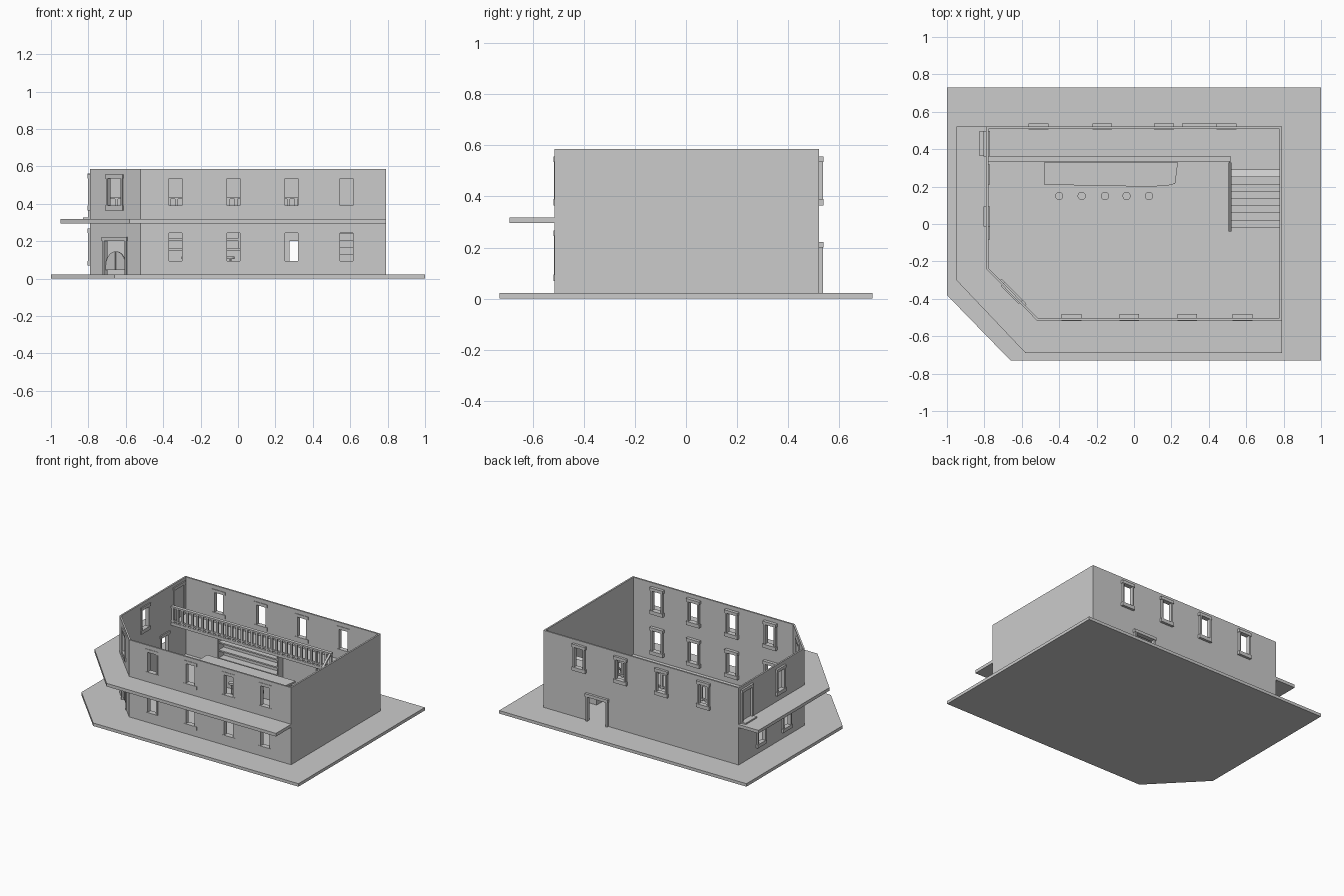
import bpy, bmesh, math
from mathutils import Matrix, Vector

if "Cube" in bpy.data.objects:
    bpy.data.objects.remove(bpy.data.objects["Cube"])


def prism(name, pts, d0, d1, mat=Matrix()):
    """Extrude a 2D outline between local depths d0 and d1, placed by mat."""
    bm = bmesh.new()
    face = bm.faces.new([bm.verts.new((x, y, d0)) for x, y in pts])
    ext = bmesh.ops.extrude_face_region(bm, geom=[face])
    top = [v for v in ext["geom"] if isinstance(v, bmesh.types.BMVert)]
    bmesh.ops.translate(bm, verts=top, vec=(0, 0, d1 - d0))
    bmesh.ops.recalc_face_normals(bm, faces=bm.faces)
    bm.transform(mat)
    me = bpy.data.meshes.new(name)
    bm.to_mesh(me)
    bm.free()
    ob = bpy.data.objects.new(name, me)
    bpy.context.collection.objects.link(ob)
    return ob


def rect(x0, x1, y0, y1):
    return [(x0, y0), (x1, y0), (x1, y1), (x0, y1)]


def box(name, x0, x1, y0, y1, z0, z1, mat=Matrix()):
    return prism(name, rect(x0, x1, y0, y1), z0, z1, mat)


def disc(name, x, y, r, z0, z1, n=12):
    pts = [(x + r * math.cos(2 * math.pi * i / n), y + r * math.sin(2 * math.pi * i / n)) for i in range(n)]
    return prism(name, pts, z0, z1)


# local (x, y, depth) -> world (y, z, x)
SIDE = Matrix(((0, 0, 1, 0), (1, 0, 0, 0), (0, 1, 0, 0), (0, 0, 0, 1)))

# Base slab and canopy around the left and front
prism("ground_slab", [(-1, .73), (-1, -.38), (-.66, -.73), (1, -.73), (1, .73)], 0, .022)
prism("canopy", [(-.95, .52), (-.95, -.30), (-.58, -.69), (.79, -.69), (.79, -.515),
                 (-.52, -.515), (-.79, -.24), (-.79, .52)], .295, .318)

# Wall footprint, counter-clockwise: back, left, corner, front, right
corners = [(.79, .52), (-.79, .52), (-.79, -.24), (-.52, -.515), (.79, -.515)]
UP, LOW = (.39, .535), (.095, .245)
BASE, FLOOR, DOOR, TALL, TOP = .022, .32, .2, .54, .585
# Openings per wall: (centre along wall, width, bottom, top)
openings = [
    [(.79 - x, .07, *UP) for x in (-.51, -.17, .16, .495)] + [(.44, .15, BASE, DOOR)],
    [(.48, .07, *UP), (.255, .07, *LOW), (.55, .07, *LOW), (.09, .10, FLOOR, TALL)],
    [(.187, .10, *UP), (.19, .155, BASE, DOOR)],
    [(x + .52, .07, *z) for x in (-.335, -.025, .285, .58) for z in (UP, LOW)],
    [],
]
# Frame depth relative to the outer wall face
depth = [(-.016, .018), (-.02, .014), (-.022, .008), (-.035, .003)]

# Walls with openings as one sheet, thickened inwards
zs = [BASE, .095, DOOR, .245, FLOOR, .39, .535, TALL, TOP]
bm = bmesh.new()
wall_mats = []
for i, a in enumerate(corners):
    a, b = Vector((*a, 0)), Vector((*corners[(i + 1) % 5], 0))
    along = (b - a).normalized()
    up = Vector((0, 0, 1))
    m = Matrix((along, up, along.cross(up))).transposed().to_4x4()
    m.translation = a
    wall_mats.append(m)
    us = sorted({0, (b - a).length} | {round(c + s * w / 2, 4) for c, w, _, _ in openings[i] for s in (-1, 1)})
    for u0, u1 in zip(us, us[1:]):
        for z0, z1 in zip(zs, zs[1:]):
            um, zm = (u0 + u1) / 2, (z0 + z1) / 2
            if any(abs(um - c) < w / 2 and lo < zm < hi for c, w, lo, hi in openings[i]):
                continue
            bm.faces.new([bm.verts.new(m @ Vector((u, z, 0))) for u, z in rect(u0, u1, z0, z1)])
bmesh.ops.remove_doubles(bm, verts=bm.verts, dist=.0005)
me = bpy.data.meshes.new("walls")
bm.to_mesh(me)
bm.free()
walls = bpy.data.objects.new("walls", me)
bpy.context.collection.objects.link(walls)
mod = walls.modifiers.new("thickness", "SOLIDIFY")
mod.thickness, mod.offset, mod.use_even_offset = .012, -1, True

# Window and door frames: jambs, wider lintel and (windows) sill
for i, group in enumerate(openings[:4]):
    d0, d1 = depth[i]
    m = wall_mats[i]
    for c, w, lo, hi in group:
        kind = "door" if lo in (BASE, FLOOR) else "window"
        h = w / 2
        for s in (-1, 1):
            u0, u1 = sorted((c + s * h, c + s * (h + .012)))
            box(kind + "_jamb", u0, u1, lo, hi, d0 + .004, d1 - .002, m)
        box(kind + "_lintel", c - h - .018, c + h + .018, hi, hi + .022, d0, d1, m)
        if kind == "window":
            box("window_sill", c - h - .018, c + h + .018, lo - .026, lo, d0, d1, m)

# Upper side door with its step
box("upper_door", .04, .14, FLOOR, TALL, -.012, -.004, wall_mats[1])
box("upper_door_step", .025, .155, .316, .328, -.01, .04, wall_mats[1])

# Swing doors in the corner entrance
for s in (-1, 1):
    top = [(.19 + s * (.003 + .072 * math.sin(t)), .07 + .075 * math.cos(t))
           for t in [j * math.pi / 16 for j in range(9)]]
    prism("swing_door", top + [(.19 + s * .075, .045), (.19 + s * .003, .045)], -.01, -.003, wall_mats[2])

# Gallery floor and railing
prism("gallery_floor", [(-.778, .34), (.51, .34), (.51, .29), (.778, .29), (.778, .508), (-.778, .508)], .295, .316)
box("gallery_top_rail", -.778, .518, .335, .36, .425, .437)
box("gallery_bottom_rail", -.778, .518, .34, .355, .325, .335)
for k in range(33):
    x = -.77 + k * .04
    box("baluster", x - .008, x + .008, .341, .353, .316, .425)

# Staircase rising to the gallery along the right wall
n, y0, y1 = 8, -.02, .29
run, rise = (y1 - y0) / n, (.316 - BASE) / n
profile = [(y1, BASE), (y0, BASE)]
for k in range(n):
    profile += [(y0 + k * run, BASE + (k + 1) * rise), (y0 + (k + 1) * run, BASE + (k + 1) * rise)]
profile[-1] = (y1, .294)
prism("stairs", profile, .52, .777, SIDE)
prism("stair_rail", [(-.04, .125), (.33, .425), (.33, .438), (-.04, .138)], .504, .52, SIDE)
for k in range(n + 1):
    y = y0 + k * run
    z = min(BASE + k * rise, .316)
    box("stair_baluster", .507, .517, y - .006, y + .006, z, .13 + (y + .04) * .81)

# Bar counter, stools and bottle shelves
bar = [(-.48, .33), (-.48, .21), (-.2, .205), (.05, .2), (.17, .203), (.22, .215), (.235, .33)]
prism("bar_top", bar, .15, .163)
prism("bar_body", [(-.47, .32), (-.47, .235), (.2, .235), (.21, .32)], BASE, .15)
for x in (-.4, -.28, -.155, -.04, .08):
    disc("stool_seat", x, .15, .022, .105, .118)
    disc("stool_leg", x, .15, .006, .028, .105, 8)
    disc("stool_foot", x, .15, .017, BASE, .028)
for k in range(5):
    z = .03 + k * .058
    box("shelf", -.47, 0, .45, .505, z, z + .01)
for x in (-.48, 0):
    box("shelf_side", x, x + .01, .448, .507, BASE, .275)
